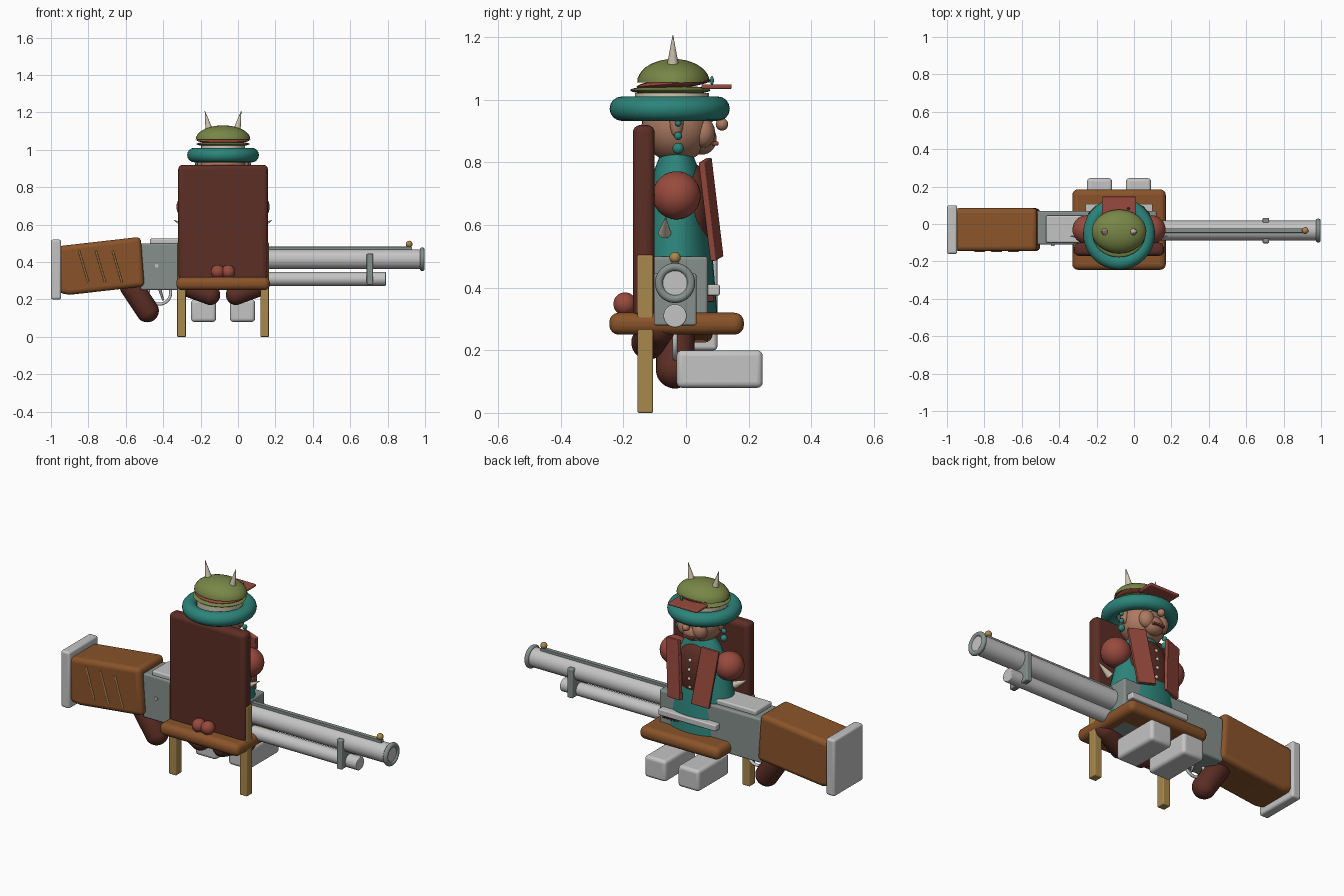
import bpy, bmesh, math
from mathutils import Vector, Matrix

cube = bpy.data.objects.get("Cube")
if cube:
    bpy.data.objects.remove(cube, do_unlink=True)


def material(name, *srgb):
    m = bpy.data.materials.new(name)
    c = [(v / 255 / 12.92) if v < 11 else ((v / 255 + 0.055) / 1.055) ** 2.4 for v in srgb] + [1]
    m.use_nodes = True
    m.diffuse_color = c
    m.node_tree.nodes["Principled BSDF"].inputs["Base Color"].default_value = c
    return m


WOOD = material("orange wood", 138, 84, 42)
DARK = material("dark brown", 92, 46, 37)
RED = material("brick red", 152, 74, 62)
TEAL = material("teal", 44, 132, 122)
GREEN = material("olive green", 120, 134, 70)
SKIN = material("skin", 172, 122, 98)
LIGHT = material("light metal", 196, 196, 196)
STEEL = material("grey steel", 134, 144, 140)
TAN = material("tan gold", 170, 136, 76)
IVORY = material("ivory", 208, 198, 176)

CX, CY = -0.08, -0.035      # figure centre, gun centre line
SIDES = ((-1, "right"), (1, "left"))


def finish(name, bm, mat, loc=(0, 0, 0), rot=(0, 0, 0), bevel=0):
    bmesh.ops.recalc_face_normals(bm, faces=bm.faces)
    me = bpy.data.meshes.new(name)
    bm.to_mesh(me)
    bm.free()
    me.materials.append(mat)
    ob = bpy.data.objects.new(name, me)
    bpy.context.collection.objects.link(ob)
    ob.location, ob.rotation_euler = loc, rot
    if bevel:
        mod = ob.modifiers.new("Bevel", 'BEVEL')
        mod.width, mod.segments = bevel, 4
    bpy.ops.object.select_all(action='DESELECT')
    ob.select_set(True)
    bpy.context.view_layer.objects.active = ob
    bpy.ops.object.shade_smooth_by_angle(angle=math.radians(40))
    return ob


def box(name, mat, x, y, z, bevel=0.005, rot=(0, 0, 0)):
    """Box from three (low, high) ranges, turned about its centre."""
    bm = bmesh.new()
    bmesh.ops.create_cube(bm, size=1)
    bmesh.ops.scale(bm, vec=[b - a for a, b in (x, y, z)], verts=bm.verts)
    return finish(name, bm, mat, [(a + b) / 2 for a, b in (x, y, z)], rot, bevel)


def ball(name, mat, loc, radii, rot=(0, 0, 0), floor=None):
    """Ellipsoid, optionally cut flat at a fraction of its height."""
    bm = bmesh.new()
    bmesh.ops.create_uvsphere(bm, u_segments=32, v_segments=18, radius=1)
    if floor is not None:
        cut = bmesh.ops.bisect_plane(bm, geom=bm.verts[:] + bm.edges[:] + bm.faces[:],
                                     plane_co=(0, 0, floor), plane_no=(0, 0, 1), clear_inner=True)
        bmesh.ops.holes_fill(bm, edges=[e for e in bm.edges if e.is_boundary])
    bmesh.ops.scale(bm, vec=radii, verts=bm.verts)
    return finish(name, bm, mat, loc, rot)


def aim(a, b):
    return (Vector(b) - Vector(a)).to_track_quat('Z', 'Y').to_euler()


def rod(name, mat, a, b, r1, r2=None, bevel=0):
    """Cylinder or cone between two points."""
    bm = bmesh.new()
    length = (Vector(b) - Vector(a)).length
    bmesh.ops.create_cone(bm, cap_ends=True, segments=28, radius1=r1,
                          radius2=r1 if r2 is None else r2, depth=length)
    return finish(name, bm, mat, (Vector(a) + Vector(b)) / 2, aim(a, b), bevel)


def capsule(name, mat, a, b, r):
    bm = bmesh.new()
    bmesh.ops.create_uvsphere(bm, u_segments=24, v_segments=16, radius=r)
    length = (Vector(b) - Vector(a)).length
    for v in bm.verts:
        if v.co.z > r * 0.01:
            v.co.z += length
    return finish(name, bm, mat, a, aim(a, b))


def ring(name, mat, loc, major, minor, rot=(0, 0, 0), arc=1.0):
    """Torus or part of one, by sweeping a small circle."""
    bm = bmesh.new()
    turn = Matrix.Translation((major, 0, 0)) @ Matrix.Rotation(math.pi / 2, 4, 'X')
    bmesh.ops.create_circle(bm, segments=16, radius=minor, matrix=turn)
    bmesh.ops.spin(bm, geom=bm.verts[:] + bm.edges[:], cent=(0, 0, 0), axis=(0, 0, 1),
                   angle=math.tau * arc, steps=48)
    bmesh.ops.remove_doubles(bm, verts=bm.verts, dist=0.0001)
    return finish(name, bm, mat, loc, rot)


# Chair
box("chair_seat", WOOD, (-0.33, 0.17), (-0.245, 0.185), (0.25, 0.32), 0.03)
box("chair_back", DARK, (-0.32, 0.16), (-0.17, -0.1), (0.3, 0.92), 0.025)
for x, side in ((-0.302, "right"), (0.142, "left")):
    box("chair_post_" + side, TAN, (x - 0.023, x + 0.023), (-0.155, -0.105), (0, 0.505))

# Gun stock: side profile given depth
bm = bmesh.new()
outline = [(-0.96, 0.485), (-0.52, 0.535), (-0.5, 0.27), (-0.9, 0.225), (-0.96, 0.235)]
face = bm.faces.new([bm.verts.new((x, -0.145, z)) for x, z in outline])
side = bmesh.ops.extrude_face_region(bm, geom=[face])["geom"]
bmesh.ops.translate(bm, vec=(0, 0.23, 0), verts=[v for v in side if isinstance(v, bmesh.types.BMVert)])
finish("gun_stock", bm, WOOD, bevel=0.025)
box("stock_end_plate", LIGHT, (-1, -0.945), (-0.16, 0.1), (0.2, 0.52), 0.012)
for i in range(3):
    x = -0.85 + i * 0.09
    rod("stock_groove_%d" % (i + 1), TAN, (x, -0.145, 0.46), (x + 0.05, -0.145, 0.29), 0.005)

# Receiver and its fittings
box("receiver", STEEL, (-0.52, 0.12), (-0.11, 0.07), (0.25, 0.5), 0.01)
box("receiver_lid", LIGHT, (-0.47, -0.07), (-0.1, 0.045), (0.495, 0.525), 0.008)
box("side_bar", LIGHT, (-0.26, 0.1), (0.06, 0.108), (0.375, 0.41), 0.006)
for i in range(7):
    x = -0.06 + i * 0.022
    box("bar_tooth_%d" % (i + 1), DARK, (x, x + 0.012), (0.065, 0.09), (0.355, 0.376), 0.002)
rod("receiver_rivet", LIGHT, (-0.435, -0.117, 0.38), (-0.435, -0.1, 0.38), 0.01)
capsule("pistol_grip", DARK, (-0.57, CY, 0.27), (-0.485, CY, 0.14), 0.062)
ring("trigger_guard", LIGHT, (-0.42, CY, 0.235), 0.06, 0.008, (math.pi / 2, 0, 0))
rod("trigger", STEEL, (-0.42, CY, 0.26), (-0.4, CY, 0.195), 0.009, 0.005)

# Barrels
rod("barrel", LIGHT, (0.05, CY, 0.415), (0.99, CY, 0.415), 0.053)
ring("muzzle_ring", STEEL, (0.985, CY, 0.415), 0.051, 0.013, (0, math.pi / 2, 0))
rod("magazine_tube", LIGHT, (0.05, CY, 0.31), (0.79, CY, 0.31), 0.037, bevel=0.004)
box("barrel_rib", STEEL, (0.05, 0.93), (CY - 0.012, CY + 0.012), (0.46, 0.482), 0.002)
box("barrel_band", STEEL, (0.688, 0.722), (-0.103, 0.033), (0.28, 0.445), 0.006)
ball("front_bead", TAN, (0.915, CY, 0.496), [0.018] * 3)

# Robe, widening downwards
bm = bmesh.new()
rows = [(0.83, 0.07, 0.05), (0.78, 0.11, 0.07), (0.68, 0.15, 0.085), (0.5, 0.195, 0.115), (0.32, 0.205, 0.13)]
loops = []
for z, rx, ry in rows:
    turns = [math.tau * i / 32 for i in range(32)]
    loops.append([bm.verts.new((rx * math.cos(t), ry * math.sin(t), z)) for t in turns])
for a, b in zip(loops, loops[1:]):
    for i in range(32):
        bm.faces.new((a[i], a[i - 1], b[i - 1], b[i]))
bm.faces.new(loops[0])
bm.faces.new(loops[-1])
finish("robe", bm, TEAL, (CX, -0.03, 0))
ball("dark_vest", DARK, (CX, 0.025, 0.64), (0.125, 0.062, 0.155))
for i in range(4):
    ball("vest_button_%d" % (i + 1), IVORY, (CX, 0.085 - abs(i - 1.5) * 0.006, 0.72 - i * 0.05), [0.01] * 3)

# Paired limbs and vest panels
for s, side in SIDES:
    x = CX + s * 0.098
    box("vest_panel_" + side, RED, (x - 0.05, x + 0.05), (0.07, 0.09), (0.49, 0.81), 0.004,
        (math.radians(5), s * math.radians(8), s * math.radians(-14)))
    ball("shoulder_" + side, RED, (CX + s * 0.172, -0.03, 0.695), [0.077] * 3)
    rod("elbow_spike_" + side, IVORY, (CX + s * 0.18, -0.068, 0.575),
        (CX + s * 0.262, -0.065, 0.625), 0.02, 0.001)
    capsule("thigh_" + side, DARK, (CX + s * 0.19, -0.09, 0.27), (CX + s * 0.07, -0.12, 0.225), 0.055)
    ball("back_knob_" + side, RED, (CX + s * 0.028, -0.195, 0.348), [0.037] * 3)
    x = CX + s * 0.104
    box("foot_" + side, LIGHT, (x - 0.067, x + 0.067), (-0.03, 0.245), (0.08, 0.2), 0.018)

# Head and face
ball("head", SKIN, (CX, -0.03, 0.915), (0.12, 0.112, 0.115))
ball("nose", SKIN, (CX, 0.115, 0.922), [0.02] * 3)
box("mouth", RED, (CX - 0.035, CX + 0.035), (0.08, 0.104), (0.855, 0.867), 0.003)
ball("muzzle", SKIN, (CX, 0.05, 0.875), (0.06, 0.048, 0.05))
for s, side in SIDES:
    ball("cheek_" + side, SKIN, (CX + s * 0.045, 0.055, 0.895), (0.042, 0.038, 0.048))
    ball("ear_" + side, SKIN, (CX + s * 0.118, -0.03, 0.93), (0.02, 0.022, 0.05))
    ball("eye_" + side, IVORY, (CX + s * 0.042, 0.076, 0.94), [0.013] * 3)
    for z, r in ((0.925, 0.01), (0.885, 0.013), (0.845, 0.018)):
        ball("earring_bead_" + side, TEAL, (CX + s * 0.14, -0.025, z), [r] * 3)

# Layered hat
ring("hat_ring", TEAL, (CX, -0.052, 0.972), 0.153, 0.039)
rod("hat_filling", IVORY, (CX, CY - 0.01, 0.97), (CX, CY - 0.01, 1.022), 0.118)
ball("hat_lower_layer", GREEN, (CX, -0.05, 1.031), (0.142, 0.128, 0.015))
ball("hat_band", RED, (CX, -0.04, 1.052), (0.142, 0.118, 0.016), (math.radians(5), 0, 0))
ball("hat_dome", GREEN, (CX, -0.04, 1.056), (0.146, 0.116, 0.075), floor=0)
box("hat_bill", RED, (CX - 0.092, CX + 0.092), (0.05, 0.146), (1.035, 1.05), 0.005)
ball("hat_bead", TEAL, (CX + 0.05, 0.083, 1.062), (0.008, 0.006, 0.014))
for s, side in SIDES:
    rod("horn_" + side, IVORY, (CX + s * 0.073, -0.042, 1.1), (CX + s * 0.097, -0.042, 1.207), 0.021, 0.001)
